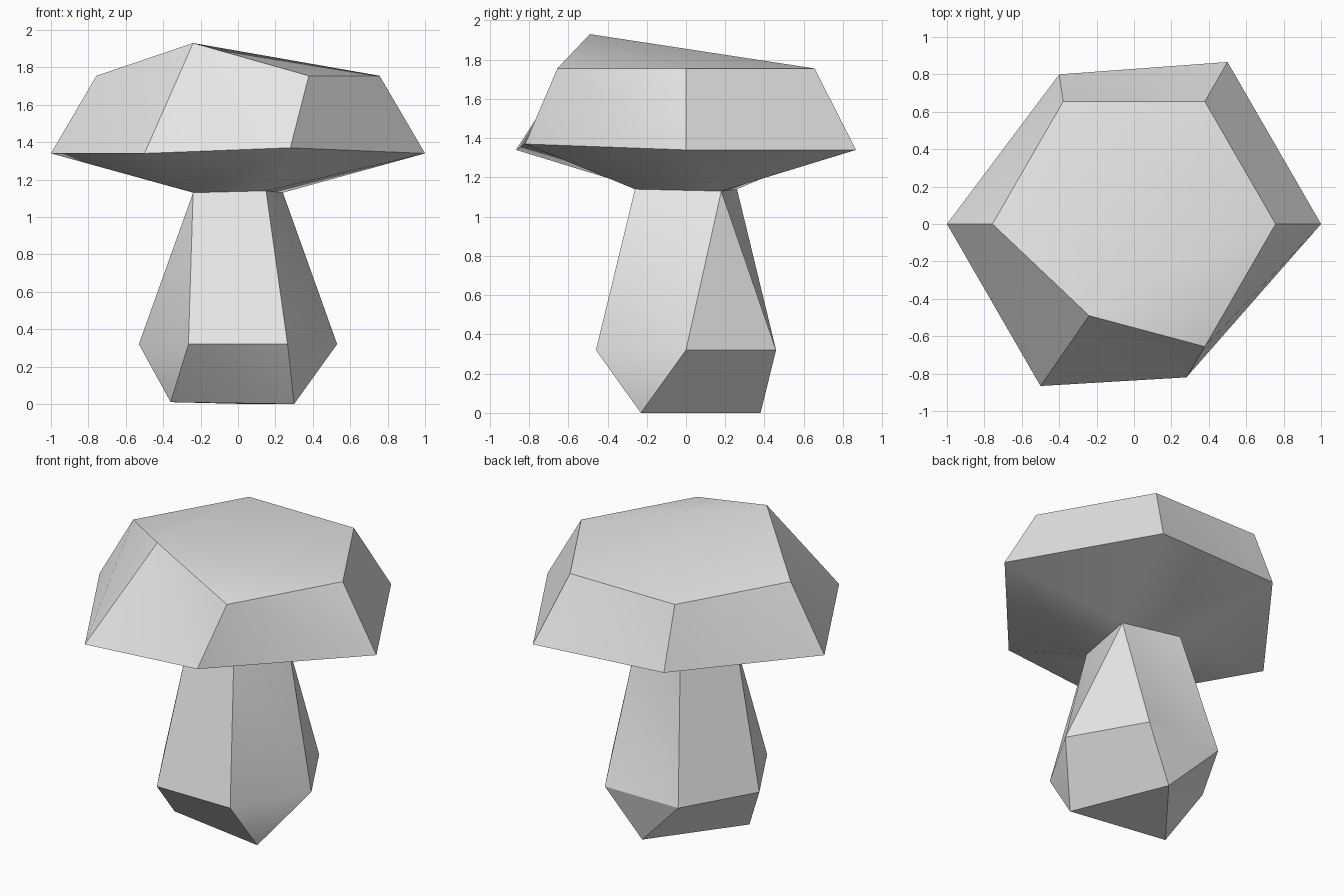
import bpy, bmesh
from math import cos, sin, pi, radians

cube = bpy.data.objects.get("Cube")
if cube:
    bpy.data.objects.remove(cube, do_unlink=True)

grey = bpy.data.materials.new("plain_grey")
grey.use_nodes = True
colour = (0.8, 0.8, 0.8, 1)
grey.diffuse_color = colour
grey.node_tree.nodes["Principled BSDF"].inputs["Base Color"].default_value = colour


def hexagon(letters, radius, z, **moved):
    """Six named corners, counter-clockwise from +x, some of them displaced."""
    ring = {c: (radius * cos(k * pi / 3), radius * sin(k * pi / 3), z)
            for k, c in enumerate(letters)}
    ring.update(moved)
    return ring


def bridge(lower, upper):
    """Triangles joining two rings of the same length."""
    faces = []
    for k in range(len(lower)):
        n = (k + 1) % len(lower)
        faces += [lower[k] + lower[n] + upper[k], lower[n] + upper[n] + upper[k]]
    return faces


def build(name, corners, faces):
    bm = bmesh.new()
    verts = {c: bm.verts.new(p) for c, p in corners.items()}
    for face in faces:
        bm.faces.new([verts[c] for c in face])
    bmesh.ops.recalc_face_normals(bm, faces=bm.faces)
    mesh = bpy.data.meshes.new(name)
    bm.to_mesh(mesh)
    bm.free()
    mesh.materials.append(grey)
    obj = bpy.data.objects.new(name, mesh)
    bpy.context.collection.objects.link(obj)
    bpy.ops.object.select_all(action='DESELECT')
    obj.select_set(True)
    bpy.context.view_layer.objects.active = obj
    bpy.ops.object.shade_smooth_by_angle(angle=radians(30))
    return obj


# Neck: the four corners where stem and cap meet
neck = dict(A=(-0.24, -0.18, 1.13), B=(0.15, -0.26, 1.14),
            C=(0.24, 0.18, 1.13), D=(-0.14, 0.26, 1.14))

# Cap: wide rim, smaller crown with one raised corner, tapered underside
rim = hexagon("abcdef", 1.0, 1.34, c=(-0.4, 0.8, 1.37), f=(0.28, -0.82, 1.37))
crown = hexagon("uvwxyz", 0.757, 1.755, y=(-0.24, -0.49, 1.93))
crown_faces = ["yzu", "yuv", "yvw", "ywx"]
underside = ["AefB", "Bfa", "BaC", "Cab", "Cbc", "CcD", "DcdA", "Ade"]
build("mushroom_cap", {**neck, **rim, **crown},
      bridge("abcdef", "uvwxyz") + crown_faces + underside)

# Stem: widest at the belly, cut down to a three-cornered foot
belly = hexagon("pqrstu", 0.53, 0.32)
foot = dict(E=(0.3, -0.23, 0), F=(0.05, 0.38, 0), G=(-0.36, -0.14, 0.01))
stem_sides = ["ABut", "Ats", "AsrD", "DrC", "rqC", "Cqp", "BCp", "Bpu"]
foot_sides = ["puE", "pEFq", "qFr", "rFs", "sFG", "sGt", "tGE", "tEu"]
build("mushroom_stem", {**neck, **belly, **foot},
      stem_sides + foot_sides + ["EGF"])
